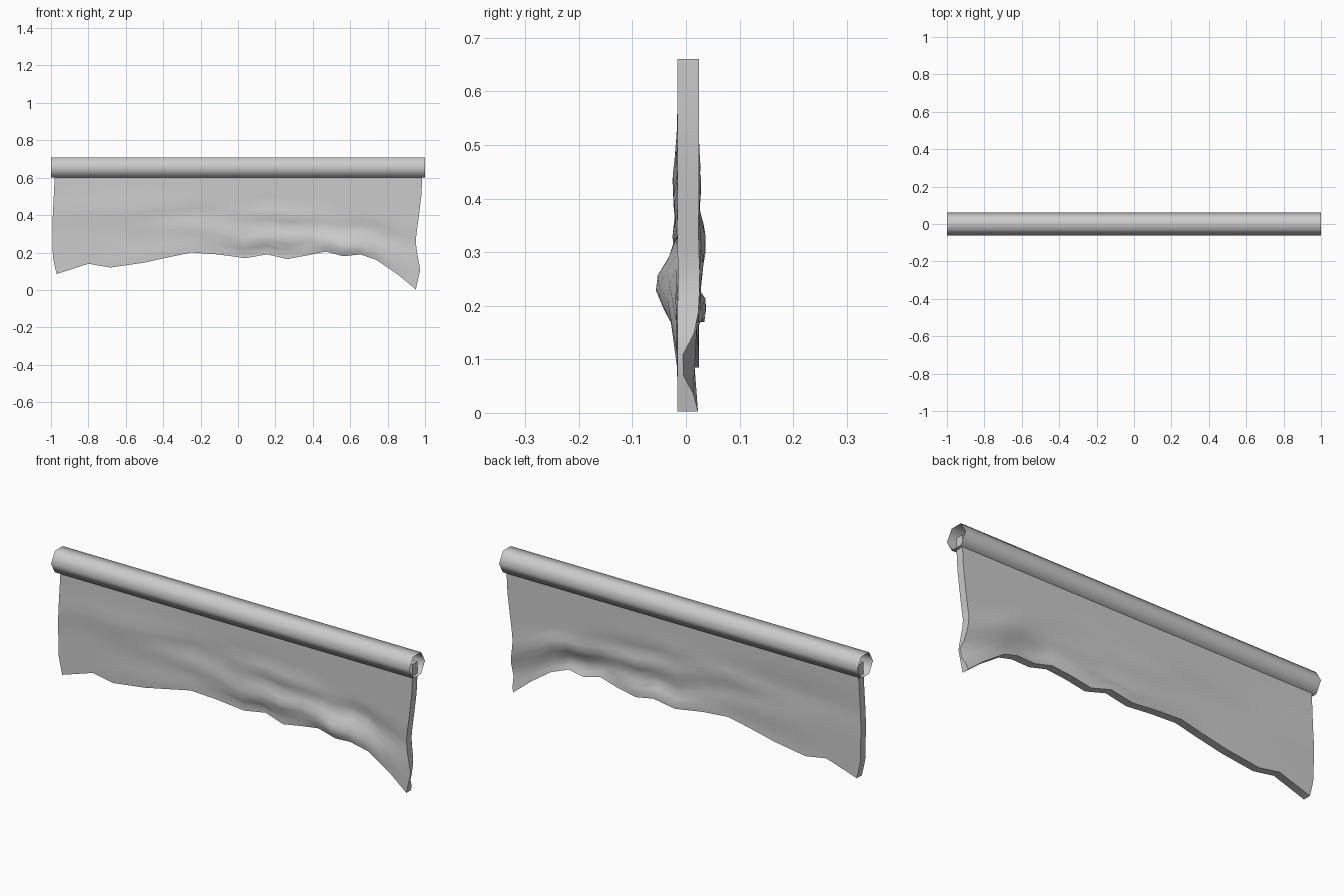
import bpy, bmesh, math

if "Cube" in bpy.data.objects:
    bpy.data.objects.remove(bpy.data.objects["Cube"])

def interp(pts, t):
    """Piecewise-linear lookup in a list of (t, value)."""
    if t <= pts[0][0]:
        return pts[0][1]
    for (a, va), (b, vb) in zip(pts, pts[1:]):
        if t <= b:
            return va + (vb - va) * (t - a) / (b - a)
    return pts[-1][1]

def finish(bm, name, angle):
    bmesh.ops.recalc_face_normals(bm, faces=bm.faces)
    me = bpy.data.meshes.new(name)
    bm.to_mesh(me)
    bm.free()
    ob = bpy.data.objects.new(name, me)
    bpy.context.collection.objects.link(ob)
    bpy.ops.object.select_all(action='DESELECT')
    ob.select_set(True)
    bpy.context.view_layer.objects.active = ob
    bpy.ops.object.shade_smooth_by_angle(angle=math.radians(angle))
    return ob

# Rod: open six-sided tube
bm = bmesh.new()
R, ZC = 0.0625, 0.654
rings = [[bm.verts.new((x, R * math.cos(i * math.pi / 3), ZC + R * math.sin(i * math.pi / 3)))
          for i in range(6)] for x in (-1, 1)]
for i in range(6):
    j = (i + 1) % 6
    bm.faces.new((rings[0][i], rings[0][j], rings[1][j], rings[1][i]))
finish(bm, "rod", 70)

# Cloth outline: ragged bottom hem (x, z) and wavering side edges (z, x)
HEM = [(-.97, .085), (-.79, .14), (-.68, .12), (-.5, .145), (-.36, .175), (-.24, .2),
       (-.1, .19), (.04, .17), (.16, .19), (.26, .165), (.37, .185), (.47, .205),
       (.56, .18), (.65, .19), (.73, .16), (.84, .08), (.95, .003)]
LEFT = [(.085, -.97), (.17, -.99), (.35, -.993), (.6, -.98)]
RIGHT = [(0, .95), (.11, .975), (.21, .955), (.27, .95), (.38, .965), (.5, .98), (.6, .985)]
TOP = .66
ROWS = [0, .12, .24, .34, .42, .48, .54, .6, .66, .72, .78, .84, .9, .95, 1]

# Folds: x, z, half length, half height, slope, depth
FOLDS = [(.58, .235, .17, .055, -.15, -.042), (.2, .27, .16, .035, .15, -.022),
         (.3, .40, .4, .03, -.1, -.009), (.72, .32, .16, .04, -.3, .016),
         (-.6, .43, .28, .06, 0, -.010), (-.25, .33, .3, .03, -.12, -.009),
         (.1, .2, .14, .04, .1, .018), (.35, .33, .25, .025, -.1, .008),
         (-.4, .2, .2, .06, .1, -.007), (-.1, .43, .3, .03, .1, .008)]

def fold(x, z):
    d = 0
    for fx, fz, sx, sz, k, a in FOLDS:
        u, v = (x - fx) / sx, (z - fz - k * (x - fx)) / sz
        d += a * math.exp(-u * u - v * v)
    return d

# Cloth: front and back sheets closed around the rim
bm = bmesh.new()
front, back = [], []
for hx, hz in HEM:
    s = (hx + .97) / 1.92
    fcol, bcol = [], []
    for t in ROWS:
        z = TOP + (hz - TOP) * t
        lo, hi = interp(LEFT, z), interp(RIGHT, z)
        x = lo + (hi - lo) * s
        d = fold(x, z)
        pinch = 1 - .85 * math.exp(-((x - .97) / .1) ** 2 - ((z - .09) / .05) ** 2)
        fcol.append(bm.verts.new((x, d - .016, z)))
        bcol.append(bm.verts.new((x, d - .016 + .04 * pinch, z)))
    front.append(fcol)
    back.append(bcol)

n, m = len(HEM), len(ROWS)
for g in (front, back):
    for i in range(n - 1):
        for j in range(m - 1):
            bm.faces.new((g[i][j], g[i + 1][j], g[i + 1][j + 1], g[i][j + 1]))
for i in (0, n - 1):
    for j in range(m - 1):
        bm.faces.new((front[i][j], front[i][j + 1], back[i][j + 1], back[i][j]))
for j in (0, m - 1):
    for i in range(n - 1):
        bm.faces.new((front[i][j], front[i + 1][j], back[i + 1][j], back[i][j]))
finish(bm, "hanging_cloth", 45)
